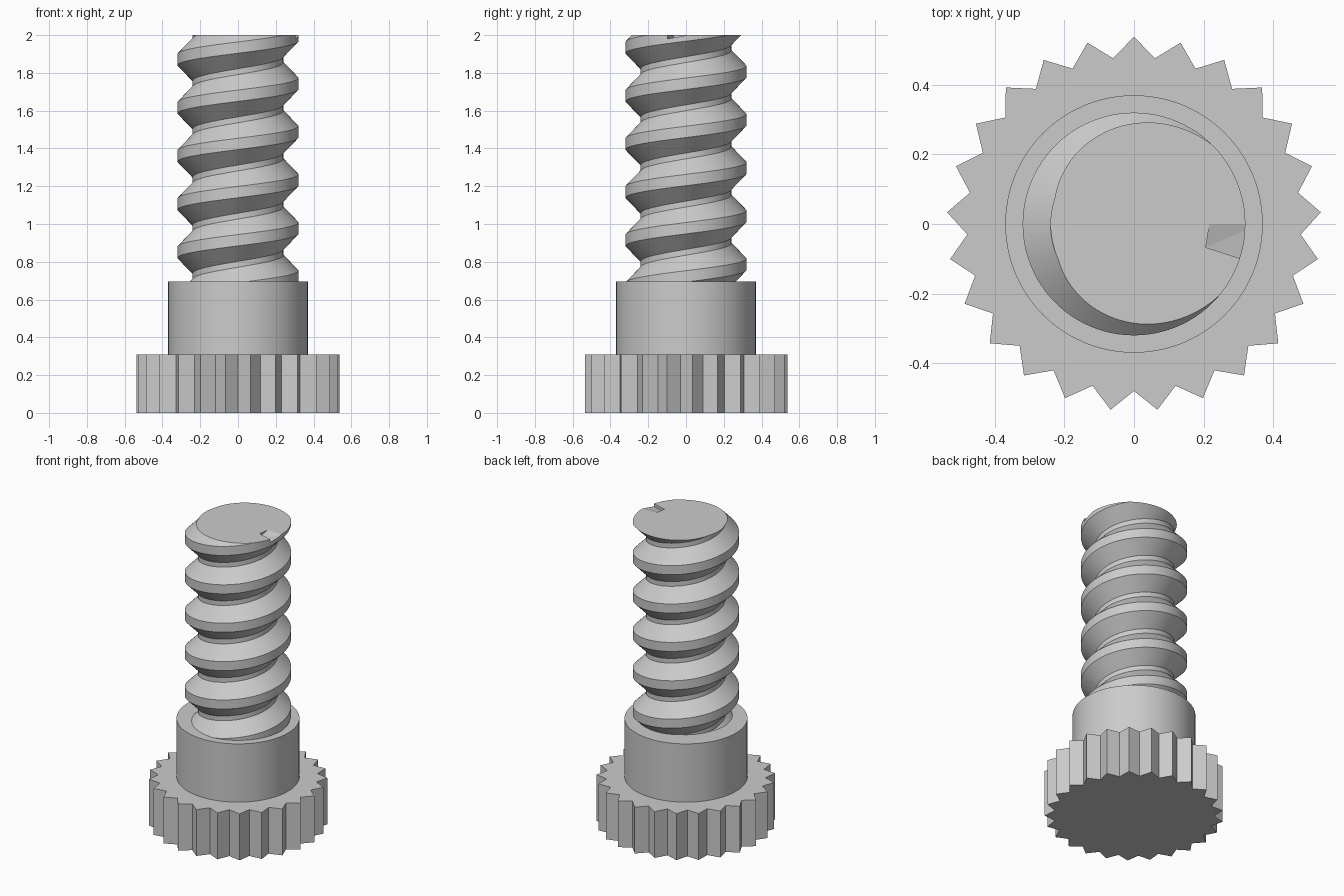
import bpy, bmesh
from math import sin, cos, pi, radians

if "Cube" in bpy.data.objects:
    bpy.data.objects.remove(bpy.data.objects["Cube"])

grey = bpy.data.materials.new("plain grey")
grey.use_nodes = True
grey.diffuse_color = (0.6, 0.6, 0.6, 1)
grey.node_tree.nodes["Principled BSDF"].inputs["Base Color"].default_value = (0.6, 0.6, 0.6, 1)


def polar(r, a, z):
    return (r * cos(a), r * sin(a), z)


def finish(name, bm, smooth=True):
    bmesh.ops.recalc_face_normals(bm, faces=bm.faces)
    mesh = bpy.data.meshes.new(name)
    bm.to_mesh(mesh)
    bm.free()
    mesh.materials.append(grey)
    ob = bpy.data.objects.new(name, mesh)
    bpy.context.collection.objects.link(ob)
    bpy.ops.object.select_all(action='DESELECT')
    ob.select_set(True)
    bpy.context.view_layer.objects.active = ob
    if smooth:
        bpy.ops.object.shade_smooth_by_angle(angle=radians(20))
    return ob


def prism(name, outline, z0, z1, smooth=True):
    """Extrude a list of (radius, angle) points from z0 to z1."""
    bm = bmesh.new()
    base = bm.faces.new([bm.verts.new(polar(r, a, z0)) for r, a in outline])
    ext = bmesh.ops.extrude_face_region(bm, geom=[base], use_keep_orig=True)
    top = [v for v in ext["geom"] if isinstance(v, bmesh.types.BMVert)]
    bmesh.ops.translate(bm, verts=top, vec=(0, 0, z1 - z0))
    return finish(name, bm, smooth)


# Knurled base with pointed teeth, one tooth facing the back
TEETH = 25
prism("toothed_base",
      [(0.48 if i % 2 else 0.538, pi / 2 + i * pi / TEETH) for i in range(2 * TEETH)],
      0, 0.308, smooth=False)

# Plain collar
prism("collar", [(0.37, i * 2 * pi / 96) for i in range(96)], 0.29, 0.695)

# Threaded shaft: trapezoid profile swept along a helix, trimmed flat at both ends
PITCH, ROOT, CREST, SEG, TURNS = 0.255, 0.24, 0.32, 96, 8
profile = [(CREST, -0.03), (CREST, 0.03), (ROOT, 0.112), (ROOT, PITCH - 0.112),
           (CREST, PITCH - 0.03)]
phase = radians(3)
bm = bmesh.new()
rings = []
for i in range(SEG * TURNS + 1):
    a = 2 * pi * i / SEG
    z = 2 + PITCH * (i / SEG - TURNS + 1)
    rings.append([bm.verts.new(polar(r, a + phase, z + dz)) for r, dz in profile])
for low, high in zip(rings, rings[1:]):
    for j in range(len(profile) - 1):
        bm.faces.new((low[j], high[j], high[j + 1], low[j + 1]))
bmesh.ops.remove_doubles(bm, verts=bm.verts, dist=0.0005)
for z, up in ((2, 1), (0.66, -1)):
    cut = bmesh.ops.bisect_plane(bm, geom=bm.verts[:] + bm.edges[:] + bm.faces[:],
                                 plane_co=(0, 0, z), plane_no=(0, 0, up), clear_outer=True)
    rim = [e for e in cut["geom_cut"] if isinstance(e, bmesh.types.BMEdge)]
    bmesh.ops.contextual_create(bm, geom=rim)
shaft = finish("threaded_shaft", bm)

# Small ramped notch where the thread runs out at the top
bm = bmesh.new()
for r in (0.217, 0.36):
    for deg, z in ((0, 2.0), (0, 2.05), (-18, 1.98), (-18, 2.05)):
        bm.verts.new(polar(r, radians(deg), z))
bmesh.ops.convex_hull(bm, input=bm.verts)
cutter = finish("notch_cutter", bm, smooth=False)
cutter.hide_render = True
mod = shaft.modifiers.new("notch", 'BOOLEAN')
mod.operation = 'DIFFERENCE'
mod.solver = 'EXACT'
mod.object = cutter
bpy.context.view_layer.objects.active = shaft
bpy.ops.object.modifier_move_to_index(modifier="notch", index=0)
bpy.ops.object.modifier_apply(modifier="notch")
bpy.data.objects.remove(cutter)
